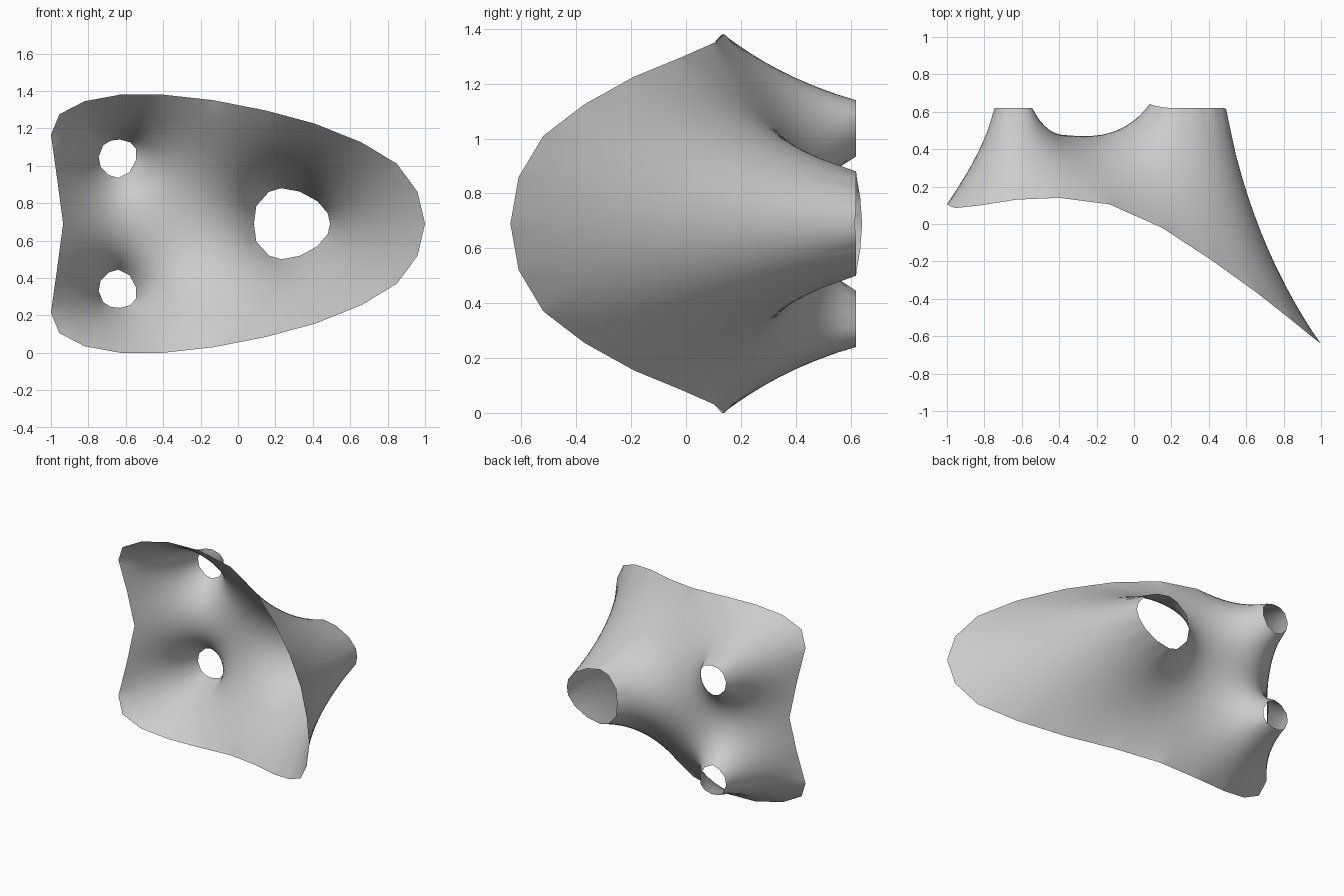
import bpy, math
from mathutils import Vector
from mathutils.geometry import delaunay_2d_cdt

if "Cube" in bpy.data.objects:
    bpy.data.objects.remove(bpy.data.objects["Cube"])

H = 0.034      # mesh spacing
MID = 0.69     # mirror plane height

# Upper half of the outer edge (x, y, z), mirrored about z = MID
half = [(-0.935, 0.19, 0.69), (-0.967, 0.155, 0.93), (-1, 0.105, 1.165), (-0.955, 0.085, 1.275),
        (-0.82, 0.10, 1.345), (-0.63, 0.13, 1.38), (-0.4, 0.14, 1.38), (-0.13, 0.105, 1.35),
        (0.15, -0.02, 1.295), (0.41, -0.19, 1.225), (0.66, -0.37, 1.125), (0.85, -0.52, 1.01),
        (0.96, -0.61, 0.86), (1, -0.64, 0.69)]
# Upper half of the large mouth
big = [(0.085, 0.642, 0.69), (0.098, 0.635, 0.785), (0.165, 0.622, 0.86), (0.23, 0.62, 0.88),
       (0.33, 0.62, 0.862), (0.425, 0.62, 0.81), (0.48, 0.62, 0.745), (0.492, 0.615, 0.69)]
# Upper small mouth
small = [(-0.745, 1.05), (-0.72, 1.11), (-0.68, 1.135), (-0.63, 1.14), (-0.575, 1.125), (-0.545, 1.09),
         (-0.545, 1.03), (-0.58, 0.965), (-0.64, 0.935), (-0.69, 0.95), (-0.735, 0.995)]
small = [(x, 0.62, z) for x, z in small]


def flip(points):
    return [(x, y, 2 * MID - z) for x, y, z in points]


def closed(points):
    return points + flip(points[1:-1])[::-1]


def densify(loop):
    out = []
    for a, b in zip(loop, loop[1:] + loop[:1]):
        a, b = Vector(a), Vector(b)
        n = max(1, round((b - a).length / H))
        out += [a.lerp(b, i / n) for i in range(n)]
    return out


def inside(x, z, loop):
    hit = False
    for a, b in zip(loop, loop[1:] + loop[:1]):
        if (a[2] > z) != (b[2] > z) and x < a[0] + (z - a[2]) * (b[0] - a[0]) / (b[2] - a[2]):
            hit = not hit
    return hit


loops = [densify(l) for l in (closed(half), closed(big), small, flip(small))]


def in_cloth(x, z):
    return inside(x, z, loops[0]) and not any(inside(x, z, l) for l in loops[1:])


# Boundary points and edges, then a staggered interior grid
pts, edges = [], []
for l in loops:
    s = len(pts)
    edges += [(s + i, s + (i + 1) % len(l)) for i in range(len(l))]
    pts += l
fixed = len(pts)
rim = list(pts)
step = H * math.sqrt(3) / 2
for r in range(-24, 25):
    for c in range(-31, 32):
        x, z = (c + 0.5 * (r % 2)) * H, MID + r * step
        if in_cloth(x, z) and min((p.x - x) ** 2 + (p.z - z) ** 2 for p in rim) > (0.6 * H) ** 2:
            pts.append(Vector((x, 0.3, z)))

flat, _, tris, orig, _, _ = delaunay_2d_cdt([Vector((p.x, p.z)) for p in pts], edges, [], 0, 1e-6)
tris = [t for t in tris if in_cloth(sum(flat[i].x for i in t) / 3, sum(flat[i].y for i in t) / 3)]
pinned = [any(o < fixed for o in src) for src in orig]
height = [pts[src[0]].y for src in orig]

# Stretch the membrane: relax the heights between the fixed rims
weight = [{} for _ in flat]
for t in tris:
    p = [flat[i] for i in t]
    area2 = abs((p[1] - p[0]).cross(p[2] - p[0]))
    if area2 < 1e-9:
        continue
    for j in range(3):
        a, b = t[(j + 1) % 3], t[(j + 2) % 3]
        w = (flat[a] - p[j]).dot(flat[b] - p[j]) / area2
        weight[a][b] = weight[a].get(b, 0) + w
        weight[b][a] = weight[b].get(a, 0) + w
rows = [(i, list(w.items()), sum(w.values())) for i, w in enumerate(weight) if w and not pinned[i]]
for sweep in range(300):
    for i, w, total in rows:
        goal = sum(k * height[j] for j, k in w) / total
        height[i] += 1.7 * (goal - height[i])

# Tensile membrane sheet
mesh = bpy.data.meshes.new("membrane")
mesh.from_pydata([(p.x, h, p.y) for p, h in zip(flat, height)], [], [tuple(t) for t in tris])
mesh.validate()
obj = bpy.data.objects.new("membrane", mesh)
bpy.context.collection.objects.link(obj)
for poly in mesh.polygons:
    poly.use_smooth = True
